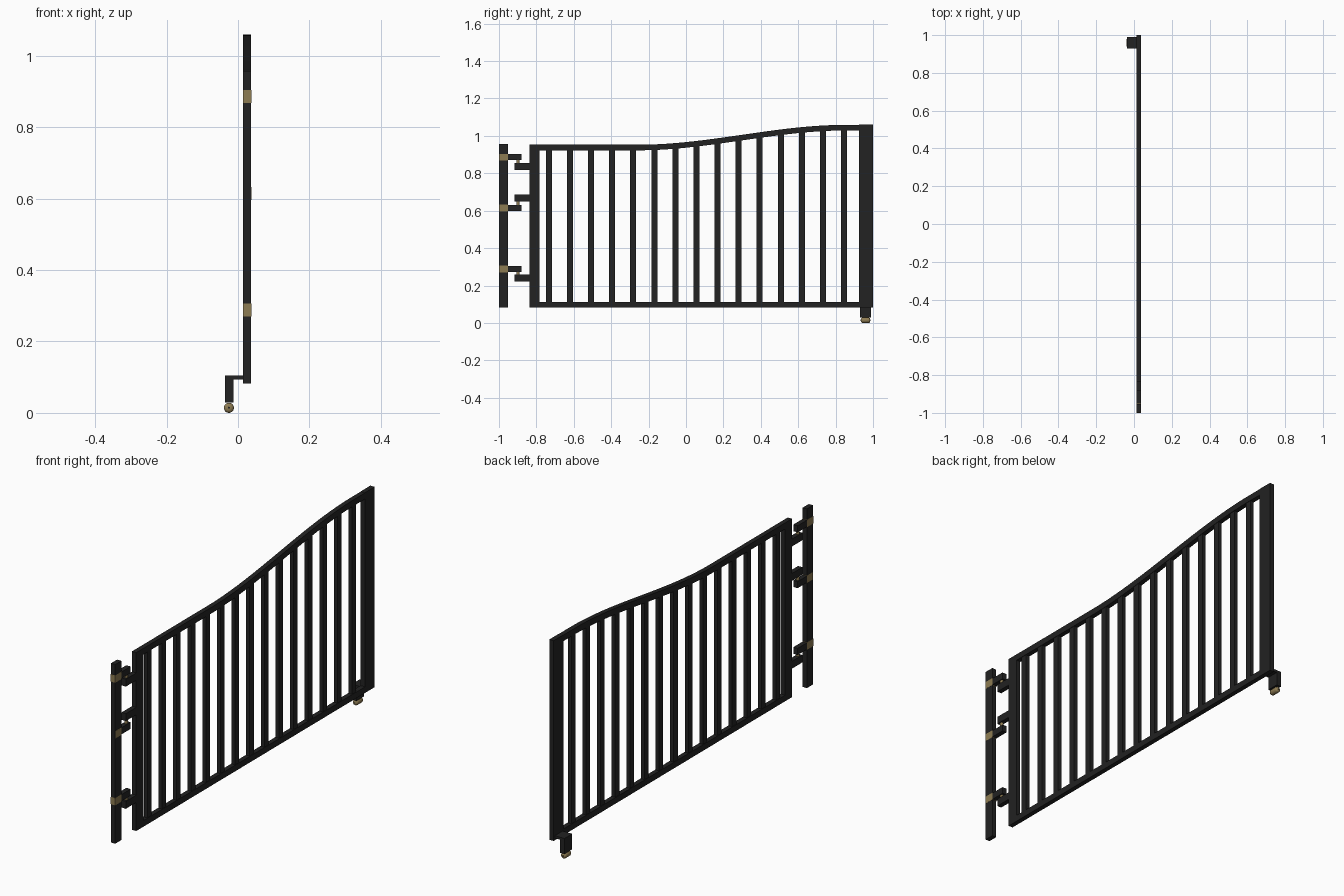
import bpy, bmesh, math
from mathutils import Matrix

if "Cube" in bpy.data.objects:
    bpy.data.objects.remove(bpy.data.objects["Cube"])


def material(name, rgb):
    m = bpy.data.materials.new(name)
    m.diffuse_color = (*rgb, 1)
    m.use_nodes = True
    m.node_tree.nodes["Principled BSDF"].inputs["Base Color"].default_value = m.diffuse_color
    return m


BLACK = material("black_iron", (0.016, 0.016, 0.016))
BRASS = material("aged_brass", (0.27, 0.2, 0.085))
X0, X1 = 0.014, 0.037            # gate thickness range
XM = (X0 + X1) / 2


def finish(name, bm, mat):
    bmesh.ops.recalc_face_normals(bm, faces=bm.faces)
    me = bpy.data.meshes.new(name)
    bm.to_mesh(me)
    bm.free()
    me.materials.append(mat)
    ob = bpy.data.objects.new(name, me)
    bpy.context.collection.objects.link(ob)
    return ob


def box(name, x, y, z, mat=BLACK):
    bm = bmesh.new()
    bmesh.ops.create_cube(bm, size=1)
    for v in bm.verts:
        for i, (a, b) in enumerate((x, y, z)):
            v.co[i] = a if v.co[i] < 0 else b
    return finish(name, bm, mat)


def cylinder(name, centre, radius, length, axis='Z', mat=BRASS, sides=16, bevel=0):
    bm = bmesh.new()
    bmesh.ops.create_cone(bm, cap_ends=True, segments=sides, radius1=radius,
                          radius2=radius, depth=length)
    if bevel:
        rim = [e for e in bm.edges if abs(e.verts[0].co.z - e.verts[1].co.z) < 1e-5]
        bmesh.ops.bevel(bm, geom=rim, offset=bevel, segments=3, profile=0.5, affect='EDGES')
    rot = Matrix.Rotation(math.pi / 2, 4, 'X') if axis == 'Y' else Matrix()
    bmesh.ops.transform(bm, matrix=Matrix.Translation(centre) @ rot, verts=bm.verts)
    return finish(name, bm, mat)


def top_z(y):
    # upper edge of the gate: flat, then a gentle S-curve
    t = min(max((y + 0.25) / 1.1, 0), 1)
    return 0.953 + 0.106 * t * t * (3 - 2 * t)


# Frame
box("hinge_stile", (X0, X1), (-0.837, -0.783), (0.083, 0.952))
box("latch_stile", (X0, X1), (0.925, 1.0), (0.083, 1.06))
box("bottom_rail", (X0, X1), (-0.79, 0.93), (0.083, 0.113))

# Curved top rail: cross-section swept along the S-curve
bm = bmesh.new()
rings, N = [], 48
for i in range(N + 1):
    y = -0.837 + (0.93 + 0.837) * i / N
    z = top_z(y)
    rings.append([bm.verts.new((x, y, zz)) for x, zz in
                  ((X0, z - 0.03), (X1, z - 0.03), (X1, z), (X0, z))])
for a, b in zip(rings, rings[1:]):
    for k in range(4):
        bm.faces.new((a[k], a[(k + 1) % 4], b[(k + 1) % 4], b[k]))
bm.faces.new(rings[0])
bm.faces.new(rings[-1])
finish("top_rail", bm, BLACK)

# Vertical bars
for i in range(15):
    y = -0.733 + i * 0.1127
    box(f"bar_{i + 1}", (X0 + 0.002, X1 - 0.002), (y - 0.016, y + 0.016),
        (0.1, top_z(y) - 0.015))

# Wall post
box("wall_post", (X0, X1), (-0.999, -0.952), (0.083, 0.957))

# Hinges: brass band on the post, two arms and a pin between them
for n, (zp, zg, front) in enumerate(((0.886, 0.836, -1.0), (0.614, 0.668, -0.9985),
                                     (0.288, 0.24, -1.0)), 1):
    h = 0.018
    box(f"hinge_band_{n}", (X0 - 0.0005, X1 + 0.0005), (front, -0.9515),
        (zp - h, zp + h), BRASS)
    box(f"hinge_post_arm_{n}", (X0, X1), (-0.953, -0.88), (zp - h + 0.002, zp + h - 0.002))
    box(f"hinge_gate_arm_{n}", (X0, X1), (-0.917, -0.83), (zg - h, zg + h))
    cylinder(f"hinge_pin_{n}", (XM, -0.898, (zp + zg) / 2), 0.008, 0.045)

# Caster under the free end
box("caster_plate", (-0.037, X0 + 0.002), (0.93, 0.99), (0.093, 0.105))
box("caster_housing", (-0.037, -0.012), (0.93, 0.99), (0.029, 0.1))
wheel = cylinder("caster_wheel", (-0.0255, 0.96, 0.0145), 0.0145 * 0.98, 0.05, 'Y',
                 bevel=0.009, sides=20)
for p in wheel.data.polygons:
    p.use_smooth = True
wheel.location.z = -0.0003
cylinder("caster_axle", (-0.0255, 0.96, 0.0145), 0.003, 0.053, 'Y', BLACK, 10)
